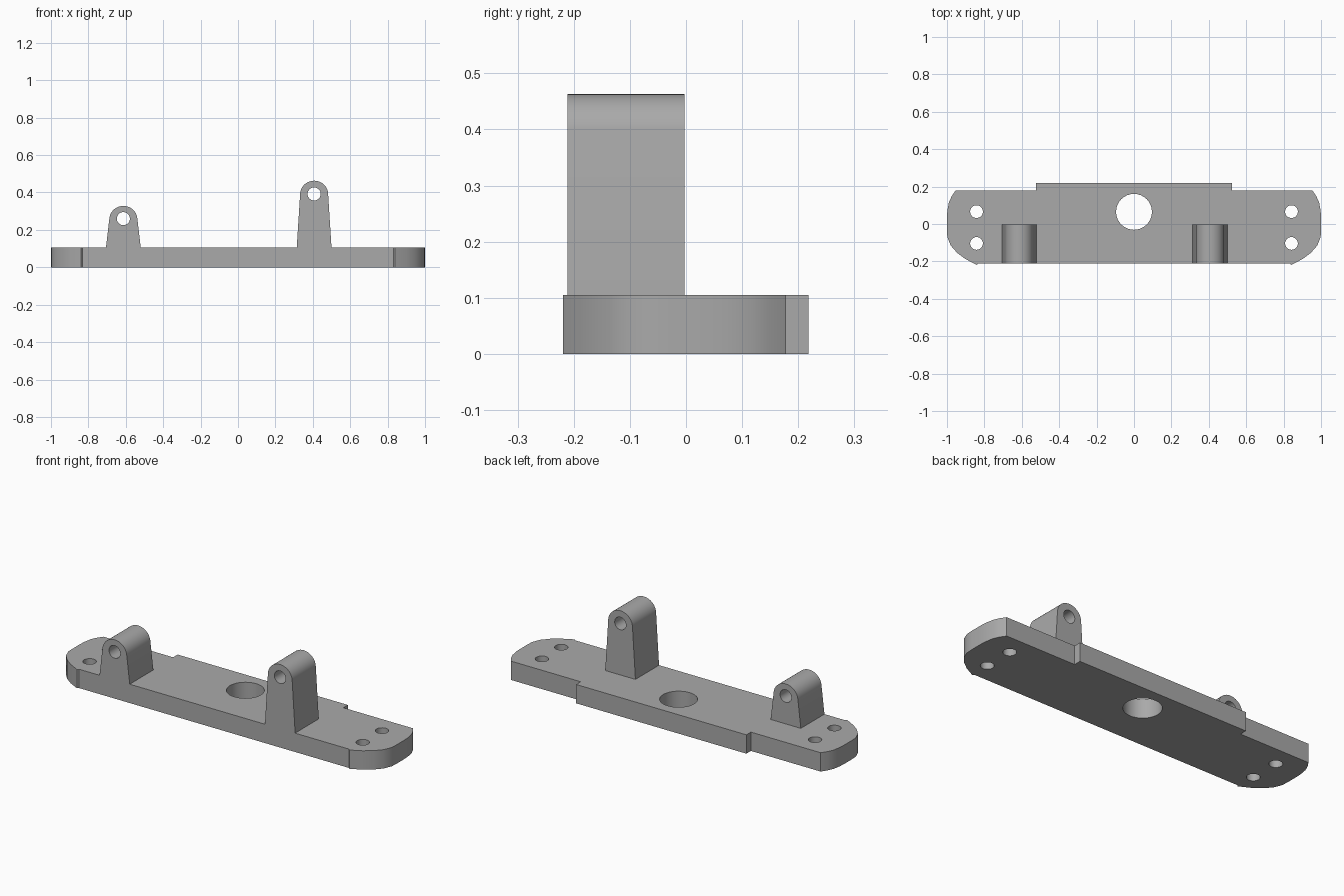
import bpy, bmesh
from math import sin, cos, pi, radians
from mathutils import Matrix

cube = bpy.data.objects.get("Cube")
if cube:
    bpy.data.objects.remove(cube)

grey = bpy.data.materials.new("machined grey")
grey.use_nodes = True
colour = (0.4, 0.4, 0.4, 1)
grey.diffuse_color = colour
grey.node_tree.nodes["Principled BSDF"].inputs["Base Color"].default_value = colour


def arc(cx, cy, rx, ry, start, end, steps):
    """Points on an elliptical arc, angles in degrees."""
    angles = [radians(start + (end - start) * i / steps) for i in range(steps + 1)]
    return [(cx + rx * cos(a), cy + ry * sin(a)) for a in angles]


def hole(cx, cy, r):
    return arc(cx, cy, r, r, 0, 360, 32)[:-1]


def extrude_profile(name, loops, depth, matrix):
    """Fill an outline with holes, extrude it and turn it into a mesh."""
    curve = bpy.data.curves.new(name, 'CURVE')
    curve.dimensions = '2D'
    curve.fill_mode = 'BOTH'
    curve.extrude = depth / 2
    for loop in loops:
        spline = curve.splines.new('POLY')
        spline.points.add(len(loop) - 1)
        for point, (x, y) in zip(spline.points, loop):
            point.co = (x, y, 0, 1)
        spline.use_cyclic_u = True
    obj = bpy.data.objects.new(name, curve)
    bpy.context.collection.objects.link(obj)
    bpy.ops.object.select_all(action='DESELECT')
    obj.select_set(True)
    bpy.context.view_layer.objects.active = obj
    bpy.ops.object.convert(target='MESH')
    obj = bpy.context.object
    obj.name = name
    mesh = obj.data
    bm = bmesh.new()
    bm.from_mesh(mesh)
    bmesh.ops.transform(bm, matrix=matrix, verts=bm.verts)
    bmesh.ops.remove_doubles(bm, verts=bm.verts, dist=0.0001)
    bmesh.ops.recalc_face_normals(bm, faces=bm.faces)
    bm.to_mesh(mesh)
    bm.free()
    mesh.materials.clear()
    mesh.materials.append(grey)
    bpy.ops.object.shade_smooth_by_angle(angle=radians(30))
    return obj


# Base plate: rounded ends, raised rear tab, five holes
thick = 0.105
half = [(0.525, 0.218), (0.525, 0.178), (0.955, 0.178), (0.975, 0.148),
        (0.99, 0.115), (0.998, 0.07), (1.0, 0.03), (1.0, -0.03),
        (0.998, -0.07), (0.98, -0.115), (0.945, -0.155), (0.9, -0.188),
        (0.84, -0.219), (0.832, -0.211)]
outline = half + [(-x, y) for x, y in reversed(half)]
holes = [hole(0, 0.065, 0.096)]
holes += [hole(side * 0.842, y, 0.034) for side in (-1, 1) for y in (0.066, -0.104)]
extrude_profile("base_plate", [outline] + holes, thick,
                Matrix.Translation((0, 0, thick / 2)))

# Upright lugs: tapered sides, rounded top, cross hole
lug_depth = 0.208
upright = Matrix.Translation((0, -0.211 + lug_depth / 2, 0)) @ Matrix.Rotation(pi / 2, 4, 'X')
for name, cx, top, pin in (("right_lug", -0.613, 0.328, 0.26),
                           ("left_lug", 0.407, 0.463, 0.392)):
    crown = arc(cx, top - 0.073, 0.075, 0.073, 8, 172, 24)
    profile = [(cx - 0.093, thick), (cx + 0.093, thick)] + crown
    extrude_profile(name, [profile, hole(cx, pin, 0.035)], lug_depth, upright)
